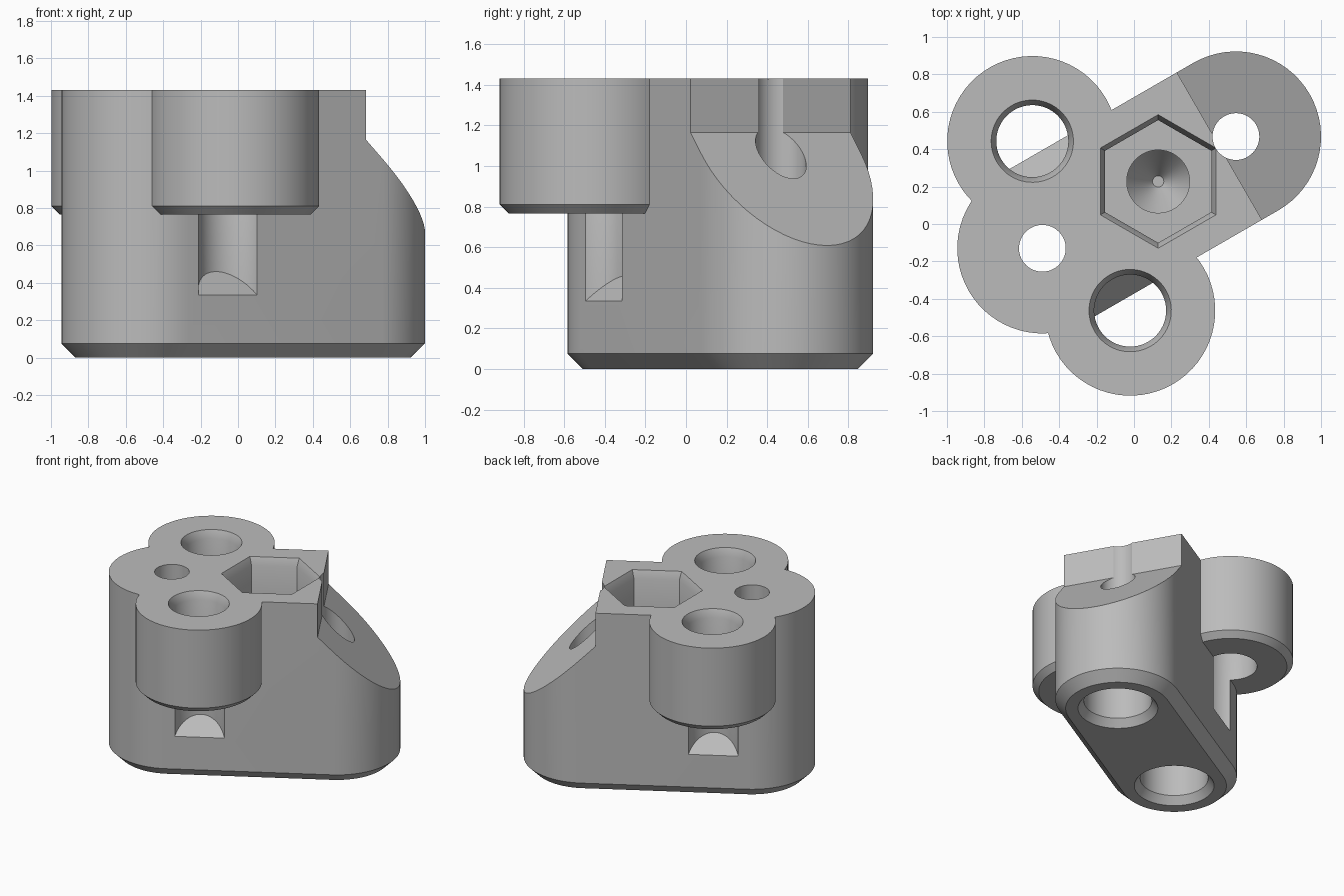
import bpy, bmesh, math
from mathutils import Matrix, Vector

cube = bpy.data.objects.get("Cube")
if cube:
    bpy.data.objects.remove(cube, do_unlink=True)

# Key sizes; u runs along the body, v across it
TOP = 1.43
R = 0.455             # outer radius of body ends and bosses
LENGTH = 1.195        # distance between the two body ends
BOSS_U, BOSS_V = 0.24, 0.523
FRAME = Matrix.Translation((-0.49, -0.13, 0)) @ Matrix.Rotation(math.radians(30), 4, 'Z')

grey = bpy.data.materials.new("plain grey")
grey.use_nodes = True
colour = (0.5, 0.5, 0.5, 1)
grey.diffuse_color = colour
grey.node_tree.nodes["Principled BSDF"].inputs["Base Color"].default_value = colour


def loft(name, loops):
    """Closed solid through a stack of loops with equal point counts."""
    bm = bmesh.new()
    rings = [[bm.verts.new(p) for p in loop] for loop in loops]
    n = len(rings[0])
    for a, b in zip(rings, rings[1:]):
        for i in range(n):
            j = (i + 1) % n
            bm.faces.new((a[i], a[j], b[j], b[i]))
    bm.faces.new(rings[0][::-1])
    bm.faces.new(rings[-1])
    bmesh.ops.recalc_face_normals(bm, faces=bm.faces)
    bm.transform(FRAME)
    mesh = bpy.data.meshes.new(name)
    bm.to_mesh(mesh)
    bm.free()
    mesh.materials.append(grey)
    obj = bpy.data.objects.new(name, mesh)
    bpy.context.collection.objects.link(obj)
    return obj


def circle(u, v, r, z, n=64):
    return [Vector((u + r * math.cos(2 * math.pi * i / n),
                    v + r * math.sin(2 * math.pi * i / n), z)) for i in range(n)]


def turned(name, u, v, profile, n=64):
    return loft(name, [circle(u, v, r, z, n) for r, z in profile])


def stadium(r, z, n=32):
    ends = [(LENGTH, -math.pi / 2), (0, math.pi / 2)]
    return [Vector((u + r * math.cos(start + math.pi * i / n),
                    r * math.sin(start + math.pi * i / n), z))
            for u, start in ends for i in range(n + 1)]


def combine(target, tool, operation):
    tool.hide_render = True
    mod = target.modifiers.new(operation.lower(), 'BOOLEAN')
    mod.operation = operation
    mod.solver = 'EXACT'
    mod.object = tool
    bpy.context.view_layer.objects.active = target
    bpy.ops.object.modifier_apply(modifier=mod.name)
    bpy.data.objects.remove(tool, do_unlink=True)


# Main body with a chamfered foot
body = loft("bracket_body", [stadium(R - 0.075, 0), stadium(R, 0.075), stadium(R, TOP)])

# Two side bosses with chamfered undersides
for side in (1, -1):
    boss = turned("side_boss", BOSS_U, side * BOSS_V,
                  [(R - 0.045, 0.765), (R, 0.81), (R, TOP)])
    combine(body, boss, 'UNION')

# Vertical step and 45 degree slope at the far end
step = [(1.093, 1.7), (1.093, 1.165), (1.893, 0.365), (1.893, 1.7)]
slope = loft("slope_cutter", [[Vector((u, v, z)) for u, z in step] for v in (-0.7, 0.7)])
combine(body, slope, 'DIFFERENCE')

# Rod holes through the bosses, ending in a 45 degree ramp in the body wall
for side in (1, -1):
    v = side * BOSS_V
    ramp = circle(BOSS_U, v, 0.1925, 0)
    for p in ramp:
        p.z = 0.335 + R - abs(p.y)
    rod = loft("rod_hole_cutter", [ramp, circle(BOSS_U, v, 0.1925, TOP - 0.06),
                                   circle(BOSS_U, v, 0.22, TOP),
                                   circle(BOSS_U, v, 0.22, TOP + 0.1)])
    combine(body, rod, 'DIFFERENCE')

# Screw holes with counterbores opening at the bottom
for u in (0, LENGTH):
    screw = turned("screw_hole_cutter", u, 0,
                   [(0.29, -0.1), (0.29, 0), (0.247, 0.06), (0.247, 0.5),
                    (0.125, 0.5), (0.125, TOP + 0.1)])
    combine(body, screw, 'DIFFERENCE')

# Hexagonal pocket with a bevelled rim
pocket = turned("hex_pocket_cutter", 0.715, 0,
                [(0.328, 0.95), (0.328, TOP - 0.06), (0.357, TOP), (0.357, TOP + 0.1)], 6)
combine(body, pocket, 'DIFFERENCE')

# Blind hole with a conical end below the pocket
blind = turned("blind_hole_cutter", 0.715, 0,
               [(0.03, 0.45), (0.168, 0.65), (0.168, 1.1)])
combine(body, blind, 'DIFFERENCE')

# Smooth round walls, sharp edges
bpy.ops.object.select_all(action='DESELECT')
body.select_set(True)
bpy.context.view_layer.objects.active = body
bpy.ops.object.shade_smooth_by_angle(angle=math.radians(25))
